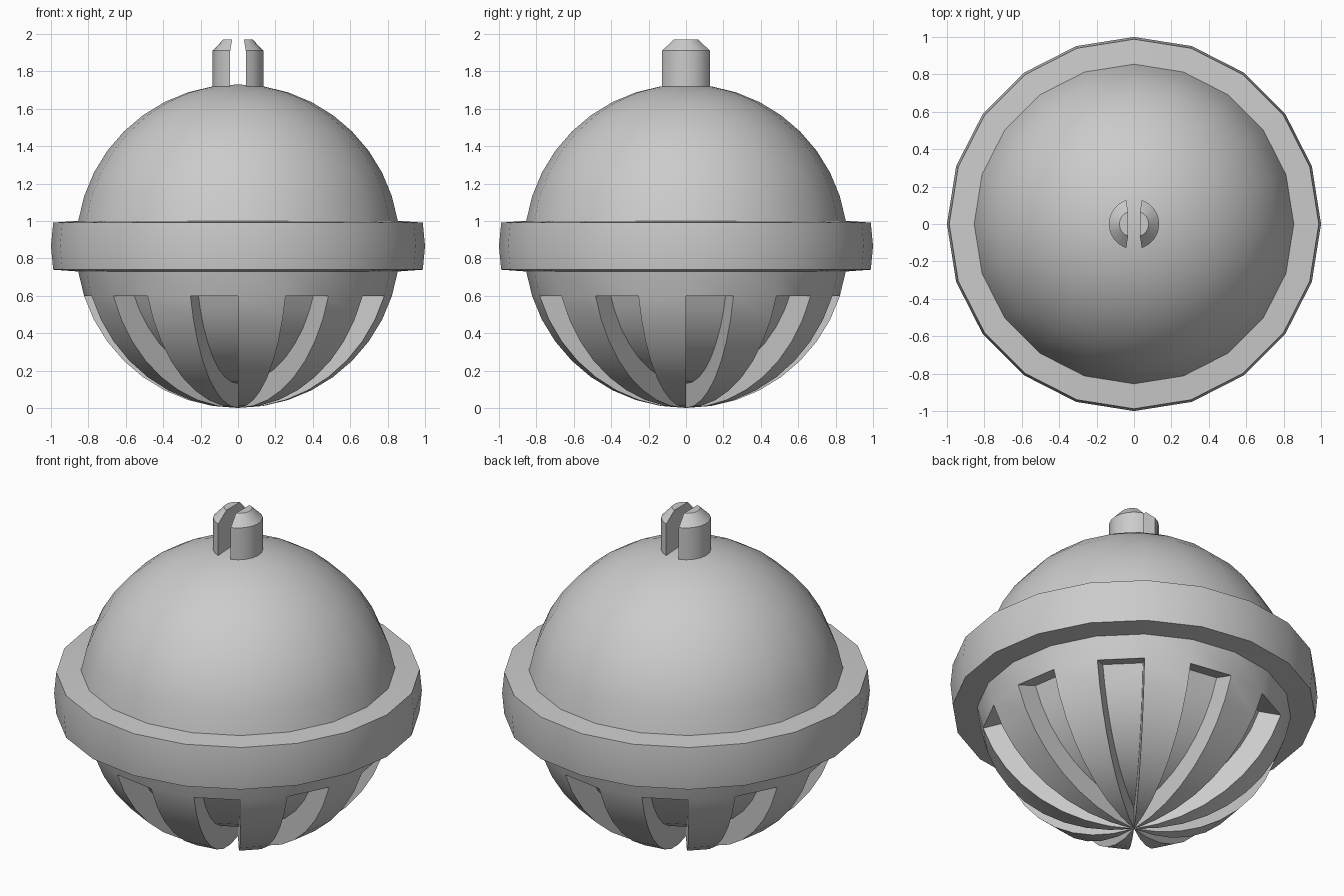
import bpy, bmesh
from math import sin, cos, radians, degrees, atan2, floor
from mathutils import Vector

if "Cube" in bpy.data.objects:
    bpy.data.objects.remove(bpy.data.objects["Cube"])

R = 0.865                       # ball radius and centre height
STEP = 18                       # 20 sides around


def finish(name, bm, z=0.0):
    bmesh.ops.recalc_face_normals(bm, faces=bm.faces[:])
    mesh = bpy.data.meshes.new(name)
    bm.to_mesh(mesh)
    bm.free()
    ob = bpy.data.objects.new(name, mesh)
    ob.location.z = z
    bpy.context.collection.objects.link(ob)
    bpy.ops.object.select_all(action='DESELECT')
    ob.select_set(True)
    bpy.context.view_layer.objects.active = ob
    bpy.ops.object.shade_smooth_by_angle(angle=radians(30))
    return ob


def extrude(bm, faces):
    res = bmesh.ops.extrude_face_region(bm, geom=faces)
    leftovers = [f for f in faces if f.is_valid]
    if leftovers:
        bmesh.ops.delete(bm, geom=leftovers, context='FACES')
    return [g for g in res['geom'] if isinstance(g, bmesh.types.BMVert)]


# Ball body
bm = bmesh.new()
bmesh.ops.create_uvsphere(bm, u_segments=20, v_segments=20, radius=R)

# Ten slots cut into the lower half, alternating with ribs
slots = {}
for f in bm.faces:
    c = f.calc_center_median()
    k = floor(degrees(atan2(c.y, c.x)) / STEP) % 20
    if c.z < -R * sin(radians(STEP)) and k % 2 == 0:
        slots.setdefault(k, []).append(f)
for faces in slots.values():
    for v in extrude(bm, faces):
        v.co *= 0.85

# Raised belt around the middle
belt = [f for f in bm.faces if abs(f.calc_center_median().z) < 0.12
        and f.calc_center_median().xy.length > 0.8]
for v in extrude(bm, belt):
    r = 1.0 if abs(v.co.z) < 0.01 else 0.988
    d = v.co.xy.normalized() * r
    v.co = Vector((d.x, d.y, v.co.z * 0.93))
finish("slotted_ball", bm, R)

# Split peg on top: two chamfered half-round prongs
for side, name in ((1, "right_prong"), (-1, "left_prong")):
    bm = bmesh.new()
    outline = [(0.135 * cos(radians(a)), 0.135 * sin(radians(a)))
               for a in range(-72, 73, STEP)]
    loops = []
    for z, s, off in ((1.70, 1, 0), (1.91, 1, 0), (1.97, 0.5, 0.011)):
        loops.append([bm.verts.new((side * (x * s + off), y * s, z))
                      for x, y in outline])
    n = len(outline)
    for lo, hi in zip(loops, loops[1:]):
        for i in range(n):
            j = (i + 1) % n
            bm.faces.new((lo[i], lo[j], hi[j], hi[i]))
    bm.faces.new(loops[0])
    bm.faces.new(loops[-1])
    finish(name, bm)
